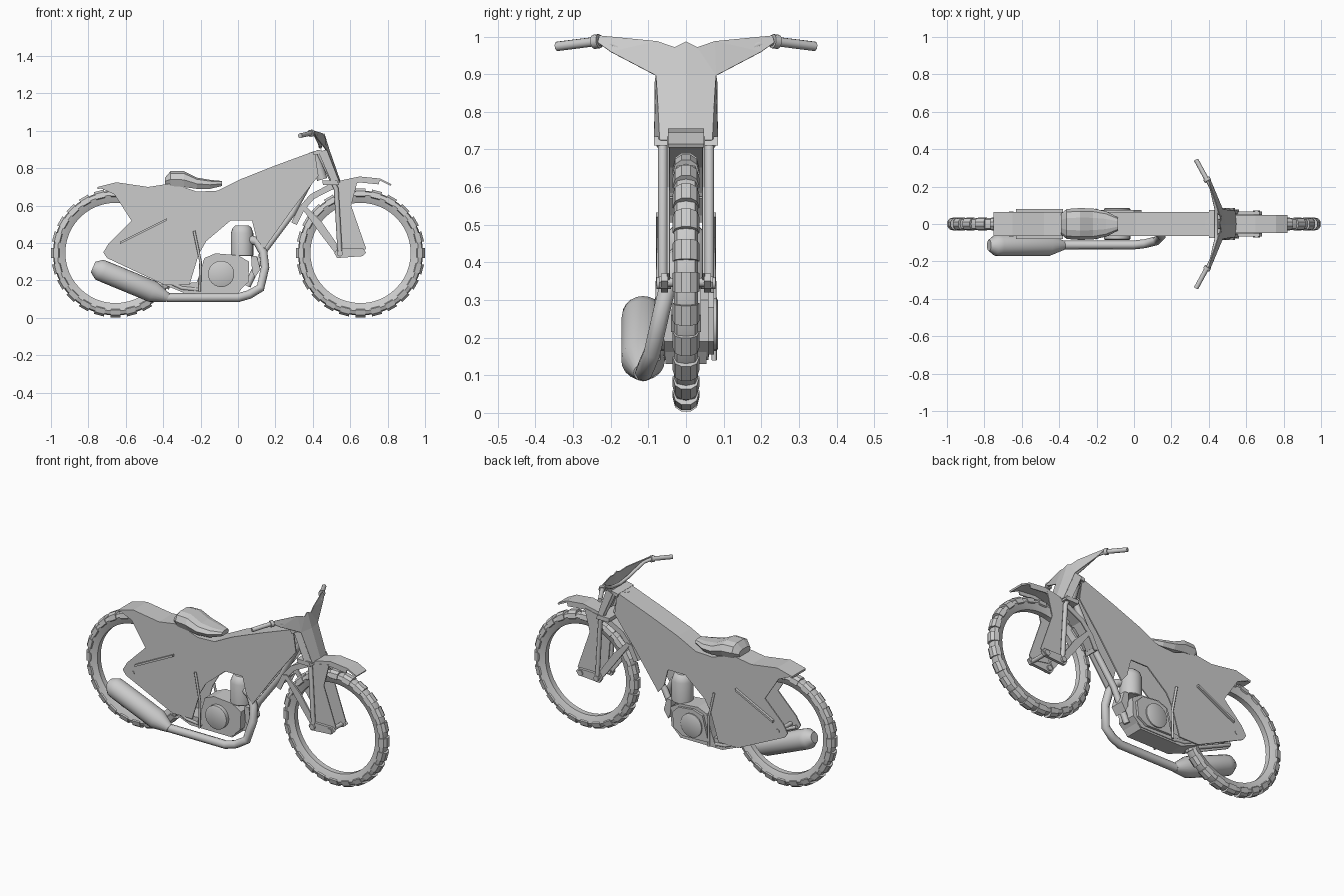
import bpy, bmesh, math
from mathutils import Vector

def finish(name, bm):
    bmesh.ops.recalc_face_normals(bm, faces=bm.faces)
    me = bpy.data.meshes.new(name)
    bm.to_mesh(me)
    bm.free()
    ob = bpy.data.objects.new(name, me)
    bpy.context.collection.objects.link(ob)
    return ob

def smooth(ob, deg=35):
    bpy.ops.object.select_all(action='DESELECT')
    ob.select_set(True)
    bpy.context.view_layer.objects.active = ob
    bpy.ops.object.shade_smooth_by_angle(angle=math.radians(deg))

def loft(name, rings, closed=False, caps=True):
    """Skin a list of equal-length point rings."""
    bm = bmesh.new()
    vs = [[bm.verts.new(p) for p in r] for r in rings]
    n = len(vs[0])
    for i in range(len(vs) if closed else len(vs) - 1):
        a, b = vs[i], vs[(i + 1) % len(vs)]
        for j in range(n):
            k = (j + 1) % n
            bm.faces.new((a[j], a[k], b[k], b[j]))
    if caps and not closed:
        bm.faces.new(vs[0])
        bm.faces.new(vs[-1])
    return finish(name, bm)

def prism(name, pts, y0, y1):
    """Side outline (x, z) extruded from y0 to y1."""
    return loft(name, [[(x, y, z) for x, z in pts] for y in (y0, y1)])

def turned(name, p, q, prof, n=16):
    """Lathe (t, r) profile along the line p-q."""
    p, q = Vector(p), Vector(q)
    d = q - p
    rot = d.to_track_quat('Z', 'Y')
    ob = loft(name, [[p + d * t + rot @ Vector((r * math.cos(2 * math.pi * k / n),
              r * math.sin(2 * math.pi * k / n), 0)) for k in range(n)] for t, r in prof])
    smooth(ob)
    return ob

def rod(name, p, q, r, n=12):
    return turned(name, p, q, [(0, r), (1, r)], n)

def tube(name, pts, r):
    cu = bpy.data.curves.new(name, 'CURVE')
    cu.dimensions = '3D'
    cu.bevel_depth, cu.bevel_resolution, cu.use_fill_caps = r, 2, True
    sp = cu.splines.new('POLY')
    sp.points.add(len(pts) - 1)
    for s, p in zip(sp.points, pts):
        s.co = (*p, 1)
    ob = bpy.data.objects.new(name, cu)
    bpy.context.collection.objects.link(ob)
    bpy.ops.object.select_all(action='DESELECT')
    ob.select_set(True)
    bpy.context.view_layer.objects.active = ob
    bpy.ops.object.convert(target='MESH')
    smooth(bpy.context.view_layer.objects.active, 50)

def strip(pts, dx, dz):
    return pts + [(x + dx, z + dz) for x, z in reversed(pts)]

# Wheels: knobbly tyre rings with open centres
def wheel(name, cx, cz=0.347):
    prof = [(0.268, -0.016), (0.285, -0.024), (0.31, -0.032), (0.328, -0.024),
            (0.334, 0), (0.328, 0.024), (0.31, 0.032), (0.285, 0.024), (0.268, 0.016)]
    n = 48
    def at(r, y, a):
        return Vector((cx + r * math.cos(a), y, cz + r * math.sin(a)))
    tyre = loft(name + "_tyre", [[at(r, y, 2 * math.pi * i / n) for r, y in prof]
                                 for i in range(n)], closed=True)
    smooth(tyre)
    bm = bmesh.new()
    m = 24
    lug = [(0.305, -0.036), (0.333, -0.029), (0.345, -0.012), (0.345, 0.012),
           (0.333, 0.029), (0.305, 0.036), (0.30, 0.028), (0.30, -0.028)]
    for i in range(m):
        a = 2 * math.pi * i / m
        ra = [bm.verts.new(at(r, y, a - 0.08)) for r, y in lug]
        rb = [bm.verts.new(at(r, y, a + 0.08)) for r, y in lug]
        for j in range(8):
            k = (j + 1) % 8
            bm.faces.new((ra[j], ra[k], rb[k], rb[j]))
        bm.faces.new(ra)
        bm.faces.new(rb)
    finish(name + "_tread", bm)
    rod(name + "_axle", (cx, -0.068, cz), (cx, 0.068, cz), 0.012)

wheel("rear_wheel", -0.655)
wheel("front_wheel", 0.655)

# Body: top deck with rear guard, and two side panels
top = [(-0.75, 0.70), (-0.65, 0.725), (-0.48, 0.70), (-0.35, 0.72), (-0.22, 0.675),
       (-0.11, 0.68), (0.01, 0.74), (0.20, 0.815), (0.41, 0.892)]
panel = top + [(0.43, 0.76), (0.29, 0.58), (0.14, 0.37), (0.10, 0.42), (0.075, 0.52),
               (-0.04, 0.52), (-0.17, 0.41), (-0.21, 0.34), (-0.26, 0.175), (-0.39, 0.175),
               (-0.70, 0.32), (-0.72, 0.35), (-0.69, 0.40), (-0.57, 0.52), (-0.66, 0.66)]
prism("top_deck", strip(top, 0, -0.012), -0.064, 0.064)
for s in (1, -1):
    prism("side_panel", panel, s * 0.058, s * 0.065)
    # Panel ribs, swing arms and lower rails
    prism("rear_rib", [(-0.63, 0.395), (-0.38, 0.52), (-0.38, 0.533), (-0.63, 0.408)],
          s * 0.062, s * 0.08)
    tube("side_stay", [(-0.235, s * 0.07, 0.465), (-0.20, s * 0.075, 0.30),
                       (-0.205, s * 0.075, 0.14)], 0.007)
    tube("swing_arm", [(-0.70, s * 0.05, 0.34), (-0.30, s * 0.05, 0.16), (-0.2, s * 0.05, 0.15)], 0.011)

# Frame spine
tube("down_tube", [(0.42, 0, 0.80), (0.29, 0, 0.56), (0.14, 0, 0.36), (0.05, 0, 0.17)], 0.018)
rod("steering_head", (0.405, 0, 0.89), (0.45, 0, 0.74), 0.028)

# Seat
seat = [(-0.39, 0.055, 0.715, 0.75), (-0.36, 0.08, 0.705, 0.785), (-0.29, 0.085, 0.70, 0.785),
        (-0.22, 0.083, 0.69, 0.75), (-0.15, 0.068, 0.69, 0.738), (-0.085, 0.035, 0.705, 0.732)]
sec = [(-0.8, 0), (-1, 0.45), (-0.8, 0.85), (-0.4, 1), (0.4, 1), (0.8, 0.85), (1, 0.45), (0.8, 0)]
loft("seat", [[(x, w * a, lo + (hi - lo) * b) for a, b in sec] for x, w, lo, hi in seat])

# Engine
case = [(-0.18, 0.32), (-0.12, 0.345), (0.0, 0.335), (0.06, 0.30), (0.055, 0.19),
        (0.0, 0.14), (-0.24, 0.14), (-0.21, 0.22)]
prism("crankcase", case, -0.058, 0.06)
prism("left_engine_cover", [(-0.16, 0.31), (-0.10, 0.33), (0.0, 0.32), (0.04, 0.28),
                            (0.03, 0.19), (-0.03, 0.155), (-0.2, 0.16)], 0.06, 0.074)
prism("belly_plate", [(-0.39, 0.175), (-0.23, 0.19), (0.03, 0.17), (0.0, 0.13), (-0.28, 0.13)],
      -0.055, 0.055)
for s in (1, -1):
    turned("round_engine_cover", (-0.09, s * 0.05, 0.235), (-0.09, s * 0.085, 0.235),
           [(0, 0.07), (0.9, 0.07), (1, 0.064)], 24)
turned("cylinder_barrel", (0.022, 0, 0.33), (0.022, 0, 0.495),
       [(0, 0.056), (0.02, 0.06), (0.75, 0.06), (0.92, 0.05), (1, 0.035)], 20)
prism("magneto", [(0.07, 0.33), (0.10, 0.33), (0.12, 0.26), (0.09, 0.215), (0.075, 0.25)], -0.04, 0.04)

# Exhaust pipe and silencer
tube("exhaust_pipe", [(0.06, -0.02, 0.42), (0.10, -0.03, 0.41), (0.135, -0.045, 0.35),
     (0.145, -0.065, 0.27), (0.12, -0.09, 0.16), (0.06, -0.105, 0.125), (0.0, -0.112, 0.108),
     (-0.38, -0.112, 0.108)], 0.024)
turned("silencer", (-0.775, -0.114, 0.272), (-0.375, -0.114, 0.107),
       [(0, 0.03), (0.08, 0.056), (0.15, 0.058), (0.8, 0.058), (1, 0.025)], 20)

# Front guard: curved top with side skirts
guard = [(0.285, 0.51), (0.325, 0.59), (0.385, 0.66), (0.48, 0.71), (0.56, 0.737),
         (0.65, 0.756), (0.76, 0.745), (0.82, 0.715)]
def inward(pts, d):
    c = Vector((0.655, 0.347))
    return pts + [tuple(Vector(p) + (c - Vector(p)).normalized() * d) for p in reversed(pts)]
prism("front_guard", inward(guard, 0.01), -0.048, 0.048)
for s in (1, -1):
    prism("guard_skirt", inward(guard[:-1], 0.032) , s * 0.042, s * 0.048)
    # Fork legs, leading links, leg panels and loop stays
    tube("fork_leg", [(0.43, s * 0.062, 0.885), (0.525, s * 0.062, 0.69),
                      (0.545, s * 0.062, 0.35)], 0.013)
    prism("leg_panel", [(0.52, 0.71), (0.64, 0.735), (0.605, 0.60), (0.685, 0.37),
                        (0.66, 0.35), (0.55, 0.37)], s * 0.044, s * 0.05)
    prism("leading_link", [(0.53, 0.37), (0.67, 0.37), (0.685, 0.35), (0.665, 0.33), (0.53, 0.32),
                           (0.515, 0.345)], s * 0.048, s * 0.066)
    prism("fork_stay", [(0.335, 0.595), (0.36, 0.60), (0.45, 0.51), (0.54, 0.38), (0.52, 0.345),
                        (0.44, 0.45)], s * 0.042, s * 0.052)
    rod("link_pivot", (0.545, s * 0.04, 0.345), (0.545, s * 0.078, 0.345), 0.016)
    rod("axle_nut", (0.655, s * 0.06, 0.347), (0.655, s * 0.072, 0.347), 0.018, 6)
    # Plate side flange
    loft("plate_flange", [[(x, y * s, z) for x, y, z in r] for r in (
        [(0.47, 0.079, 0.90), (0.43, 0.083, 0.885), (0.43, 0.076, 0.885), (0.468, 0.074, 0.90)],
        [(0.54, 0.07, 0.725), (0.50, 0.085, 0.725), (0.50, 0.078, 0.725), (0.538, 0.066, 0.725)])])
    # Grips and clamps
    rod("grip", (0.388, s * 0.24, 0.987), (0.332, s * 0.343, 0.974), 0.0125)
    rod("grip_collar", (0.395, s * 0.23, 0.988), (0.386, s * 0.245, 0.986), 0.019)
prism("upper_clamp", [(0.405, 0.87), (0.45, 0.88), (0.445, 0.90), (0.40, 0.89)], -0.075, 0.075)
prism("lower_clamp", [(0.455, 0.71), (0.54, 0.71), (0.53, 0.735), (0.45, 0.735)], -0.085, 0.085)
prism("stay_bridge", [(0.335, 0.575), (0.295, 0.53), (0.305, 0.525), (0.345, 0.57)], -0.048, 0.048)

# Handlebar
half = [(0.39, 0.24, 0.987), (0.415, 0.19, 0.978), (0.44, 0.08, 0.925)]
tube("handlebar", half + [(0.44, 0, 0.915)] + [(x, -y, z) for x, y, z in reversed(half)], 0.010)

# Front plate with raised wings, thickened
right = [(0.465, 0.03, 0.972), (0.45, 0.077, 0.988), (0.40, 0.23, 1.003),
         (0.41, 0.235, 0.985), (0.425, 0.20, 0.96), (0.475, 0.08, 0.897), (0.542, 0.068, 0.725)]
bm = bmesh.new()
for s in (1, -1):
    c = [bm.verts.new(p) for p in ((0.462, 0, 0.987), (0.49, 0, 0.897), (0.55, 0, 0.725))]
    v = [bm.verts.new((x, y * s, z)) for x, y, z in right]
    for f in ((c[0], v[0], v[5], c[1]), (v[0], v[1], v[5]), (v[1], v[4], v[5]),
              (v[1], v[2], v[3], v[4]), (c[1], v[5], v[6], c[2])):
        bm.faces.new(f)
bmesh.ops.remove_doubles(bm, verts=bm.verts, dist=1e-4)
plate = finish("front_plate", bm)
mod = plate.modifiers.new("thickness", 'SOLIDIFY')
mod.thickness = 0.005
